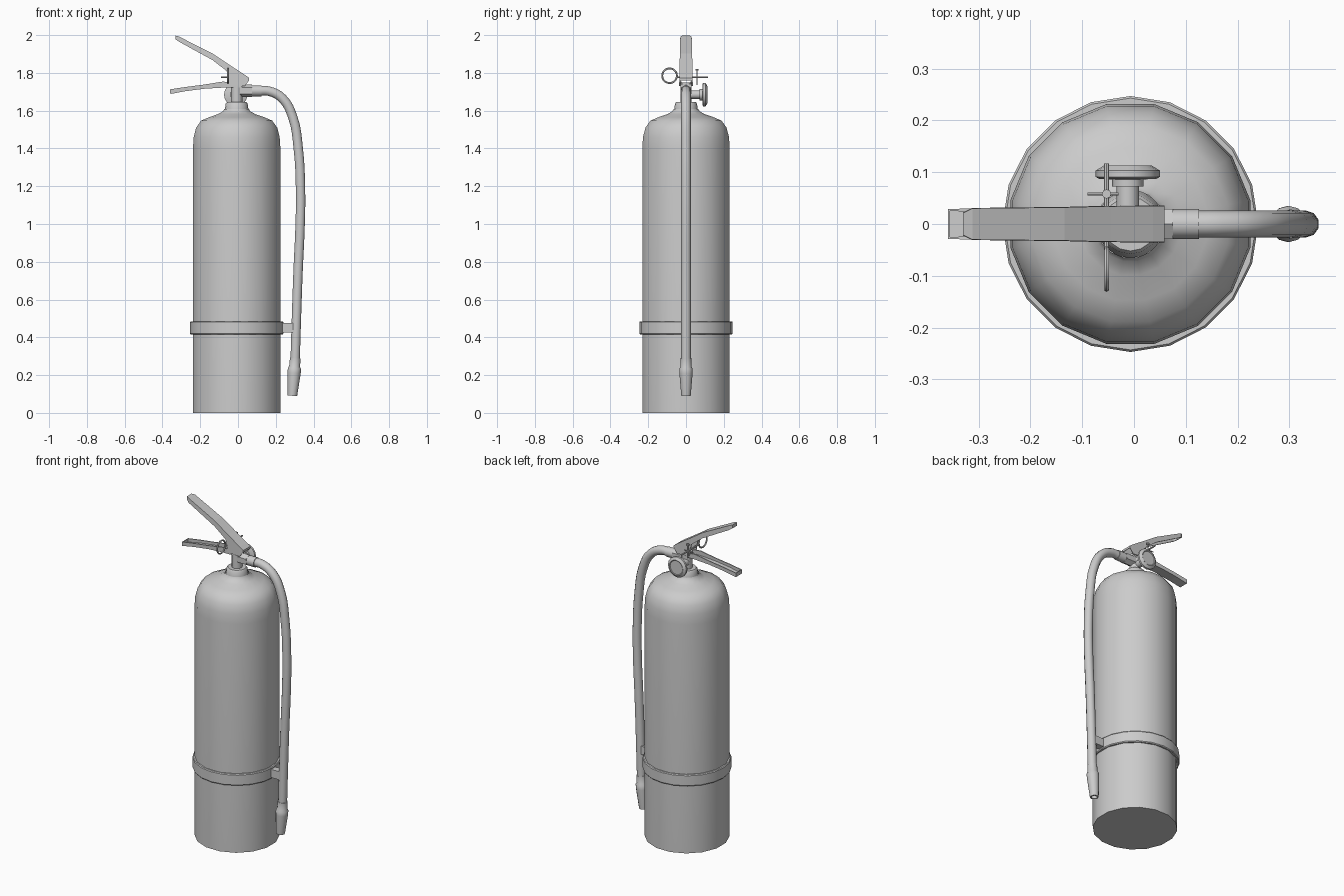
import bpy, bmesh, math
from mathutils import Vector, Matrix

if "Cube" in bpy.data.objects:
    bpy.data.objects.remove(bpy.data.objects["Cube"])

CX = -0.007  # cylinder axis


def finish(name, bm, smooth=True):
    bmesh.ops.remove_doubles(bm, verts=bm.verts, dist=1e-5)
    bmesh.ops.recalc_face_normals(bm, faces=bm.faces)
    me = bpy.data.meshes.new(name)
    bm.to_mesh(me)
    bm.free()
    if smooth:
        me.shade_smooth()
        me.set_sharp_from_angle(angle=math.radians(35))
    ob = bpy.data.objects.new(name, me)
    bpy.context.collection.objects.link(ob)
    return ob


def lathe(name, profile, n, origin=(0, 0, 0), axis=(0, 0, 1), phase=0.0, closed=False):
    """Spin (radius, height) points round an axis."""
    bm = bmesh.new()
    rings = [[bm.verts.new((r * math.cos(phase + math.tau * i / n),
                            r * math.sin(phase + math.tau * i / n), h)) for i in range(n)]
             for r, h in profile]
    pairs = list(zip(rings, rings[1:]))
    if closed:
        pairs.append((rings[-1], rings[0]))
    for a, b in pairs:
        for i in range(n):
            j = (i + 1) % n
            bm.faces.new((a[i], a[j], b[j], b[i]))
    rot = Vector((0, 0, 1)).rotation_difference(Vector(axis)).to_matrix().to_4x4()
    bm.transform(Matrix.Translation(origin) @ rot)
    return finish(name, bm)


def rod(name, a, b, r, n=8):
    d = Vector(b) - Vector(a)
    return lathe(name, [(0, 0), (r, 0), (r, d.length), (0, d.length)], n, a, d)


def box(name, lo, hi):
    bm = bmesh.new()
    bmesh.ops.create_cube(bm, size=1)
    lo, hi = Vector(lo), Vector(hi)
    bm.transform(Matrix.Translation((lo + hi) / 2) @ Matrix.Diagonal((*(hi - lo), 1)))
    return finish(name, bm, False)


def channel(name, stations):
    """Bent sheet-metal U channel from (x, web z, edge z, half width) stations."""
    bm = bmesh.new()
    rows = [[bm.verts.new(p) for p in ((x, -w, e), (x, -w, z), (x, w, z), (x, w, e))]
            for x, z, e, w in stations]
    for a, b in zip(rows, rows[1:]):
        for i in range(3):
            bm.faces.new((a[i], a[i + 1], b[i + 1], b[i]))
    for row in (rows[0], rows[-1]):
        bm.faces.new(row)
    ob = finish(name, bm, False)
    mod = ob.modifiers.new("thickness", 'SOLIDIFY')
    mod.thickness = 0.006
    mod.offset = 0
    return ob


# Tank with domed shoulder and neck
lathe("tank", [(0, 0), (0.236, 0), (0.236, 1.40), (0.232, 1.46), (0.219, 1.51), (0.192, 1.547),
               (0.15, 1.565), (0.10, 1.582), (0.073, 1.597), (0.066, 1.61)],
      16, (CX, 0, 0), phase=math.pi / 16)
lathe("neck_collar", [(0.066, 1.59), (0.062, 1.61), (0.058, 1.637), (0.052, 1.645), (0, 1.645)],
      16, (CX, 0, 0))

# Strap and hose clip
lathe("strap", [(0.232, 0.415), (0.243, 0.415), (0.247, 0.42), (0.247, 0.48), (0.243, 0.485),
                (0.232, 0.485)], 20, (CX, 0, 0), closed=True)
box("hose_clip", (0.225, -0.02, 0.425), (0.305, 0.02, 0.475))

# Valve
rod("valve_stem", (CX, 0, 1.63), (CX, 0, 1.75), 0.03, 12)
rod("outlet_nut", (0.01, 0, 1.705), (0.075, 0, 1.705), 0.033, 6)
rod("hose_fitting", (0.07, 0, 1.705), (0.125, 0, 1.705), 0.029, 12)

# Levers: upper opens downward, lower opens upward
channel("upper_lever", [(-0.328, 1.995, 1.977, 0.020), (-0.312, 1.990, 1.965, 0.028),
                        (-0.135, 1.900, 1.868, 0.030), (-0.06, 1.850, 1.810, 0.032),
                        (-0.045, 1.840, 1.735, 0.032), (0.035, 1.788, 1.730, 0.033),
                        (0.057, 1.772, 1.760, 0.033)])
channel("lower_lever", [(-0.357, 1.690, 1.713, 0.027), (-0.28, 1.705, 1.725, 0.027),
                        (-0.18, 1.718, 1.738, 0.027), (-0.08, 1.724, 1.754, 0.027),
                        (0.02, 1.724, 1.742, 0.027)])

# Pressure gauge on the back
GX, GZ = -0.012, 1.685
lathe("gauge_stem", [(0, 0), (0.022, 0), (0.022, 0.072), (0.03, 0.072), (0.03, 0.09), (0, 0.09)],
      12, (GX, 0, GZ), (0, 1, 0))
lathe("gauge", [(0, 0.085), (0.055, 0.087), (0.062, 0.091), (0.062, 0.103), (0.046, 0.113),
                (0.042, 0.110), (0, 0.110)], 16, (GX, 0, GZ), (0, 1, 0))

# Safety pin, pull ring and tie
PX, PZ = -0.053, 1.777
rod("safety_pin", (PX, -0.05, PZ), (PX, 0.117, PZ), 0.005)
lathe("pull_ring", [(0.039 + 0.005 * math.cos(a), 0.005 * math.sin(a))
                    for a in (math.tau * k / 6 for k in range(6))],
      20, (PX, -0.087, 1.785), (1, 0, 0), closed=True)
rod("tie_strap", (PX, 0.058, 1.735), (PX, 0.058, 1.82), 0.004, 6)
rod("tie_head", (PX, 0.058, 1.812), (PX, 0.058, 1.82), 0.009, 8)
rod("tie_tail", (-0.09, 0.058, 1.777), (-0.03, 0.058, 1.777), 0.003, 6)

# Hose
path = [(0.11, 1.705), (0.165, 1.703), (0.235, 1.665), (0.29, 1.565), (0.319, 1.40),
        (0.331, 1.18), (0.329, 1.0), (0.318, 0.75), (0.308, 0.46), (0.302, 0.26)]
cu = bpy.data.curves.new("hose", 'CURVE')
cu.dimensions = '3D'
cu.bevel_depth = 0.026
cu.bevel_resolution = 3
cu.resolution_u = 4
cu.use_fill_caps = True
sp = cu.splines.new('BEZIER')
sp.bezier_points.add(len(path) - 1)
for bp, (x, z) in zip(sp.bezier_points, path):
    bp.co = (x, 0, z)
    bp.handle_left_type = bp.handle_right_type = 'AUTO'
bpy.context.collection.objects.link(bpy.data.objects.new("hose", cu))

# Nozzle with hollow tip
lathe("nozzle", [(0, 0), (0.028, 0), (0.029, 0.045), (0.035, 0.055), (0.035, 0.08), (0.025, 0.2),
                 (0.017, 0.2), (0.015, 0.15), (0, 0.15)],
      12, (0.303, 0, 0.29), (-0.015, 0, -0.2))
